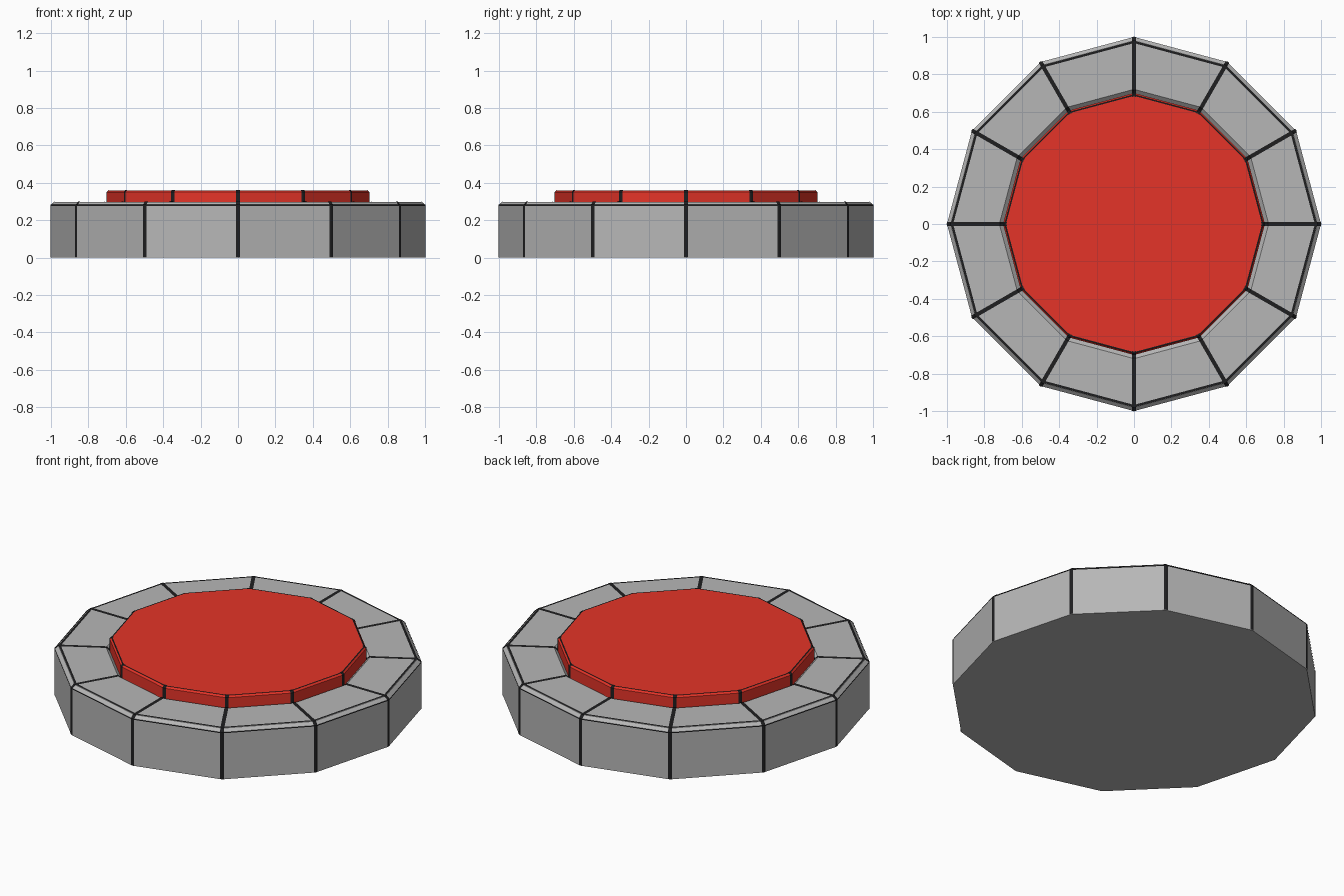
import bpy, bmesh, math
from mathutils import Vector

if "Cube" in bpy.data.objects:
    bpy.data.objects.remove(bpy.data.objects["Cube"])

SIDES = 12


def material(name, rgb):
    m = bpy.data.materials.new(name)
    m.diffuse_color = (*rgb, 1)
    m.use_nodes = True
    m.node_tree.nodes["Principled BSDF"].inputs["Base Color"].default_value = m.diffuse_color
    return m


GREY = material("grey housing", (0.47, 0.47, 0.47))
RED = material("red cap", (0.78, 0.034, 0.021))
BLACK = material("black edge lines", (0.013, 0.013, 0.014))


def corner(k, r, z):
    a = 2 * math.pi * k / SIDES
    return Vector((r * math.cos(a), r * math.sin(a), z))


def finish(name, bm, mat):
    me = bpy.data.meshes.new(name)
    bm.to_mesh(me)
    bm.free()
    me.materials.append(mat)
    ob = bpy.data.objects.new(name, me)
    bpy.context.collection.objects.link(ob)
    return ob


def add_rings(bm, profile, caps):
    """Sweep an (r, z) profile round the twelve sides."""
    rings = [[bm.verts.new(corner(k, r, z)) for k in range(SIDES)] for r, z in profile]
    for lo, hi in zip(rings, rings[1:]):
        for k in range(SIDES):
            n = (k + 1) % SIDES
            bm.faces.new((lo[k], lo[n], hi[n], hi[k]))
    if caps:
        bm.faces.new(rings[0][::-1])
        bm.faces.new(rings[-1])


def add_corner_strips(bm, profile, w):
    """Narrow bent strips that follow the profile at every corner."""
    for k in range(SIDES):
        rows = []
        for r, z in profile:
            p = corner(k, r, z)
            before = (corner(k - 1, r, z) - p).normalized() * w
            after = (corner(k + 1, r, z) - p).normalized() * w
            rows.append([bm.verts.new(q) for q in (p + before, p, p + after)])
        for lo, hi in zip(rows, rows[1:]):
            for i in (0, 1):
                bm.faces.new((lo[i], lo[i + 1], hi[i + 1], hi[i]))


# Housing with chamfered outer rim and a shallow recess for the cap
bm = bmesh.new()
add_rings(bm, [(1, 0), (1, 0.28), (0.98, 0.298), (0.72, 0.298), (0.70, 0.28)], True)
finish("housing", bm, GREY)

# Push cap
bm = bmesh.new()
add_rings(bm, [(0.70, 0.27), (0.70, 0.35), (0.69, 0.36)], True)
finish("push_cap", bm, RED)

# Dark lines on the housing: corners, spokes and rim
E = 0.002
bm = bmesh.new()
add_corner_strips(bm, [(1 + E, 0.002), (1 + E, 0.28 + E), (0.98 + E, 0.298 + E),
                       (0.72 - E, 0.298 + E), (0.70, 0.28 + E)], 0.011)
add_rings(bm, [(0.979, 0.298 + E), (0.967, 0.298 + E)], False)
add_rings(bm, [(1 + E, 0.277), (1 + E, 0.283)], False)
finish("housing_edge_lines", bm, BLACK)

# Dark lines on the cap: corners and top rim
bm = bmesh.new()
add_corner_strips(bm, [(0.70 + E, 0.28), (0.70 + E, 0.35 + E), (0.69 + E, 0.36 + E),
                       (0.682, 0.36 + E)], 0.011)
add_rings(bm, [(0.692, 0.36 + E / 2), (0.685, 0.36 + E / 2)], False)
finish("cap_edge_lines", bm, BLACK)
